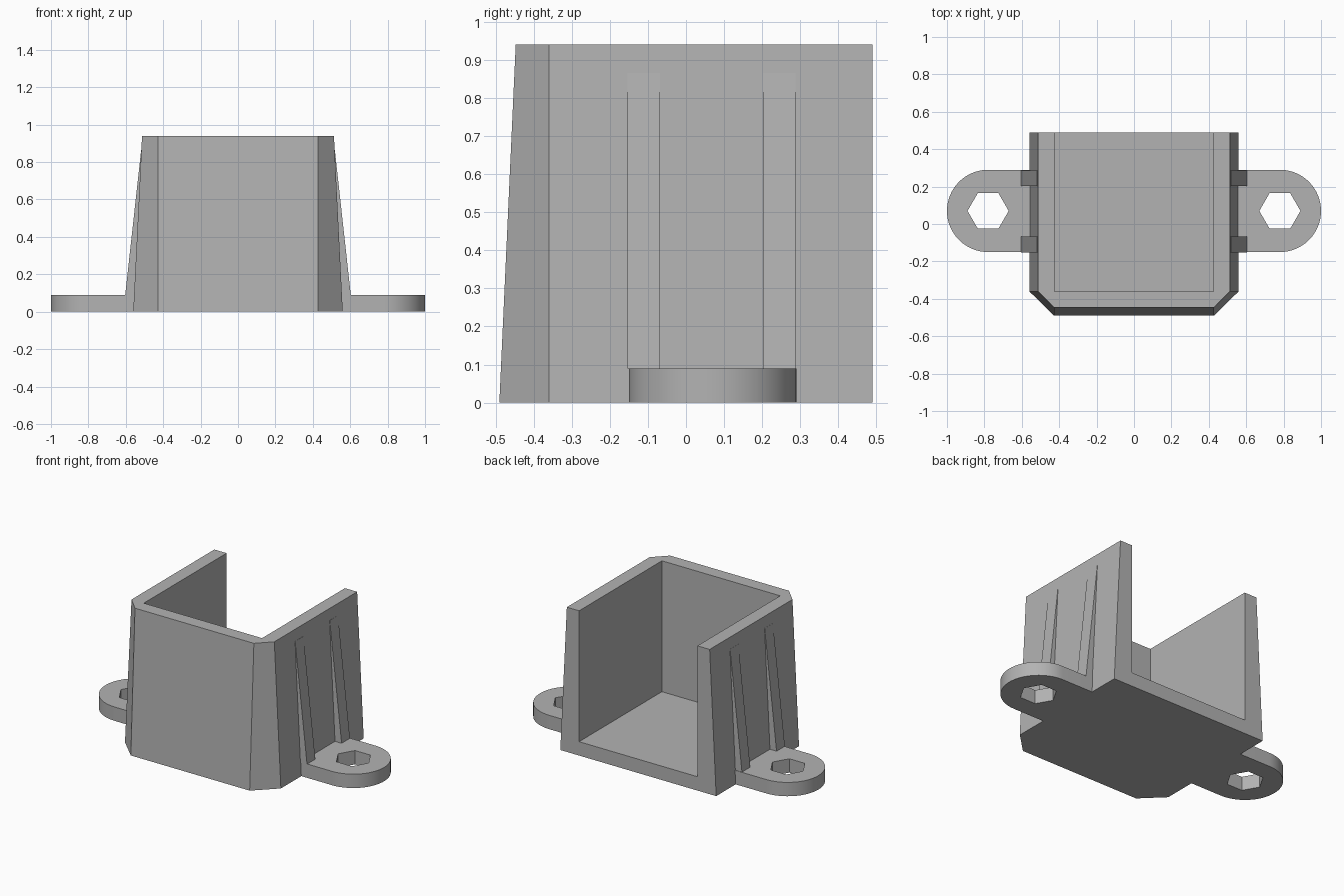
import bpy, bmesh
from math import sin, cos, pi, radians

if "Cube" in bpy.data.objects:
    bpy.data.objects.remove(bpy.data.objects["Cube"])

grey = bpy.data.materials.new("plain grey")
grey.use_nodes = True
COLOUR = (0.45, 0.45, 0.45, 1)
grey.diffuse_color = COLOUR
grey.node_tree.nodes["Principled BSDF"].inputs["Base Color"].default_value = COLOUR

HEIGHT, BACK, FLOOR = 0.94, 0.49, 0.09
BASE_X, TOP_X = 0.56, 0.513
TAB_X, TAB_Y, TAB_R = 0.78, 0.07, 0.22


def wall_x(z):
    """Outer half width of the tapered shell at height z."""
    return BASE_X + (TOP_X - BASE_X) * z / HEIGHT


def loft(name, bottom, top, z0, z1):
    """Solid between two matching outlines."""
    bm = bmesh.new()
    low = [bm.verts.new((x, y, z0)) for x, y in bottom]
    high = [bm.verts.new((x, y, z1)) for x, y in top]
    bm.faces.new(low[::-1])
    bm.faces.new(high)
    for i in range(len(low)):
        j = (i + 1) % len(low)
        bm.faces.new((low[i], low[j], high[j], high[i]))
    bmesh.ops.remove_doubles(bm, verts=bm.verts, dist=0.0001)
    bmesh.ops.recalc_face_normals(bm, faces=bm.faces)
    mesh = bpy.data.meshes.new(name)
    bm.to_mesh(mesh)
    bm.free()
    mesh.materials.append(grey)
    obj = bpy.data.objects.new(name, mesh)
    bpy.context.collection.objects.link(obj)
    return obj


def select(obj):
    bpy.ops.object.select_all(action='DESELECT')
    obj.select_set(True)
    bpy.context.view_layer.objects.active = obj


def cut(obj, cutter):
    cutter.hide_render = True
    mod = obj.modifiers.new("cut", 'BOOLEAN')
    mod.operation, mod.solver, mod.object = 'DIFFERENCE', 'EXACT', cutter
    select(obj)
    bpy.ops.object.modifier_apply(modifier=mod.name)
    bpy.data.objects.remove(cutter)


def box(x0, x1, y0, y1):
    return [(x0, y0), (x1, y0), (x1, y1), (x0, y1)]


def ring(cx, cy, r, n, start=0.0, sweep=2 * pi):
    return [(cx + r * cos(start + sweep * i / n), cy + r * sin(start + sweep * i / n))
            for i in range(n)]


def shell_outline(half_x, front):
    right = [(0.427, front), (half_x, -0.36), (half_x, BACK)]
    return right + [(-x, y) for x, y in reversed(right)]


# Tapered shell, hollowed out and open at the top and back
shell = loft("shell", shell_outline(BASE_X, -0.49), shell_outline(TOP_X, -0.447), 0, HEIGHT)
cut(shell, loft("hollow", box(-0.425, 0.425, -0.36, 0.7), box(-0.425, 0.425, -0.36, 0.7), FLOOR, 1.2))


# Rounded mounting tab with a hexagonal hole
def tab_outline(inner):
    arc = ring(TAB_X, TAB_Y, TAB_R, 32, -pi / 2, pi) + [(TAB_X, TAB_Y + TAB_R)]
    return [(inner, TAB_Y - TAB_R)] + arc + [(inner, TAB_Y + TAB_R)]


tab = loft("mounting_tab", tab_outline(BASE_X), tab_outline(wall_x(FLOOR)), 0, FLOOR)
hexagon = ring(TAB_X, TAB_Y, 0.11, 6)
cut(tab, loft("hex_hole", hexagon, hexagon, -0.1, 0.2))
select(tab)
bpy.ops.object.shade_smooth_by_angle(angle=radians(30))
parts = [tab]

# Wedge ribs that fade into the wall
RIB_TOP = 0.865
for name, y0, y1 in (("front_rib", -0.153, -0.068), ("back_rib", 0.202, 0.287)):
    tip = wall_x(RIB_TOP)
    parts.append(loft(name, box(wall_x(FLOOR), 0.603, y0, y1),
                      box(tip, tip + 0.001, y0, y1), FLOOR, RIB_TOP))

# Repeat the tab and ribs on the other side
for obj in parts:
    mirror = obj.modifiers.new("mirror", 'MIRROR')
    mirror.use_mirror_merge = False
